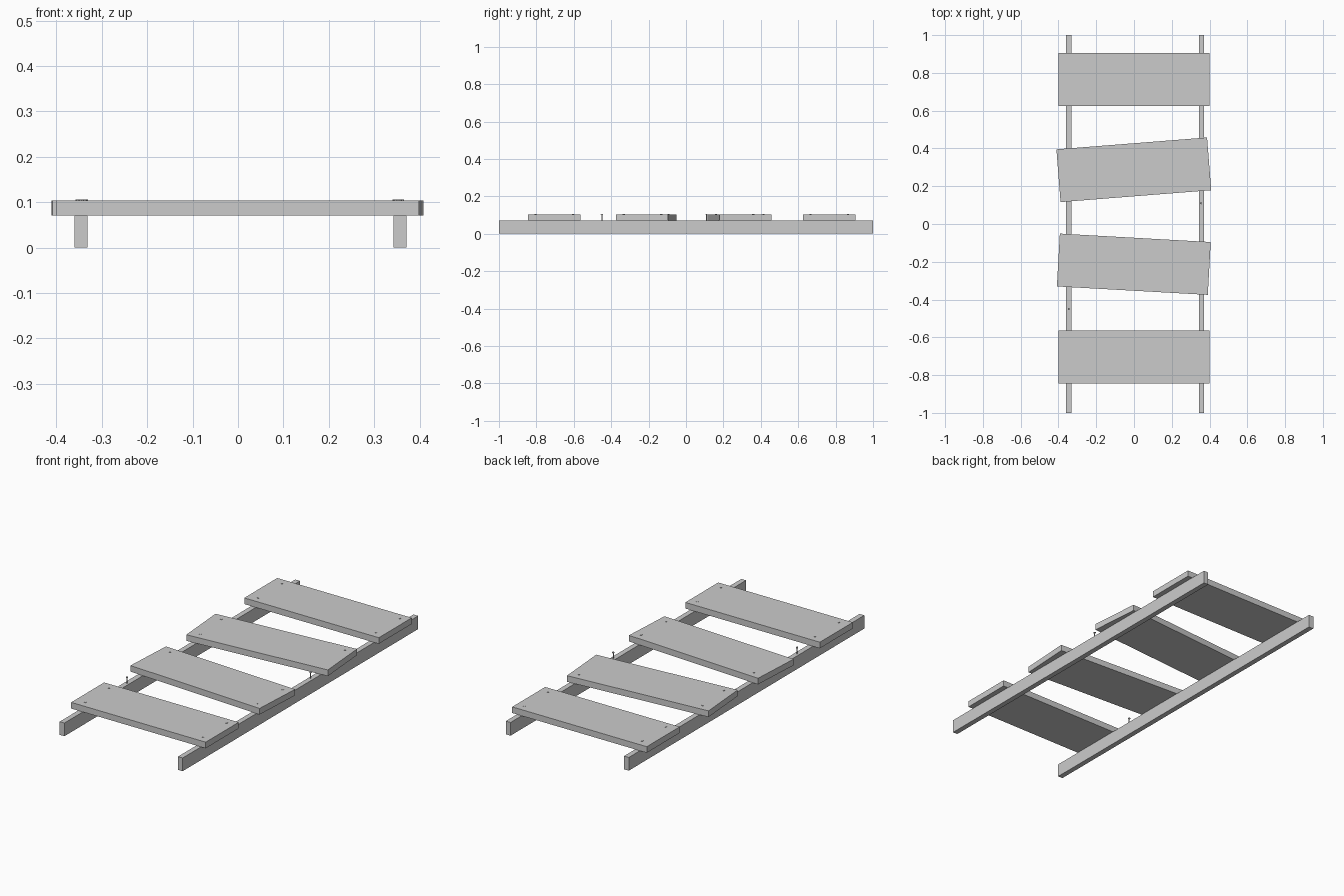
import bpy, bmesh
from math import radians
from mathutils import Matrix, Vector

if "Cube" in bpy.data.objects:
    bpy.data.objects.remove(bpy.data.objects["Cube"])

RAIL_H, PLANK_T = 0.071, 0.033
TOP = RAIL_H + PLANK_T


def finish(bm, name, loc=(0, 0, 0), rot=0):
    me = bpy.data.meshes.new(name)
    bm.to_mesh(me)
    bm.free()
    ob = bpy.data.objects.new(name, me)
    ob.location = loc
    ob.rotation_euler.z = rot
    bpy.context.collection.objects.link(ob)
    return ob


def box(name, size, loc, rot=0):
    bm = bmesh.new()
    bmesh.ops.create_cube(bm, size=1, matrix=Matrix.Diagonal((*size, 1)))
    return finish(bm, name, loc, rot)


# Nail: thin shank and a flat head whose top sits just above the plank
def nail(name, x, y):
    bm = bmesh.new()
    for r, z0, z1 in ((0.0025, -0.055, 0), (0.006, -0.002, 0.002)):
        bmesh.ops.create_cone(bm, cap_ends=True, segments=8, radius1=r, radius2=r,
                              depth=z1 - z0,
                              matrix=Matrix.Translation((0, 0, (z0 + z1) / 2)))
    return finish(bm, name, (x, y, TOP))


# Rails running front to back
for name, x in (("left_rail", -0.346), ("right_rail", 0.357)):
    box(name, (0.028, 2.0, RAIL_H), (x, 0, RAIL_H / 2))

# Planks with nails; the two middle ones are askew and each lost one nail
planks = [
    ("front_plank", -0.704, 0, None),
    ("front_middle_plank", -0.213, -3.2, (-1, -1)),
    ("back_middle_plank", 0.287, 4.5, (1, -1)),
    ("back_plank", 0.766, 0, None),
]
for name, y, deg, missing in planks:
    a = radians(deg)
    box(name, (0.80, 0.28, PLANK_T), (-0.001, y, RAIL_H + PLANK_T / 2), a)
    for sx in (-1, 1):
        for sy in (-1, 1):
            if (sx, sy) != missing:
                p = Matrix.Rotation(a, 3, 'Z') @ Vector((sx * 0.35, sy * 0.1, 0))
                nail(name + "_nail", p.x + 0.005, p.y + y)

# Nails left standing in the rails
nail("loose_nail_left", -0.345, -0.45)
nail("loose_nail_right", 0.355, 0.11)
